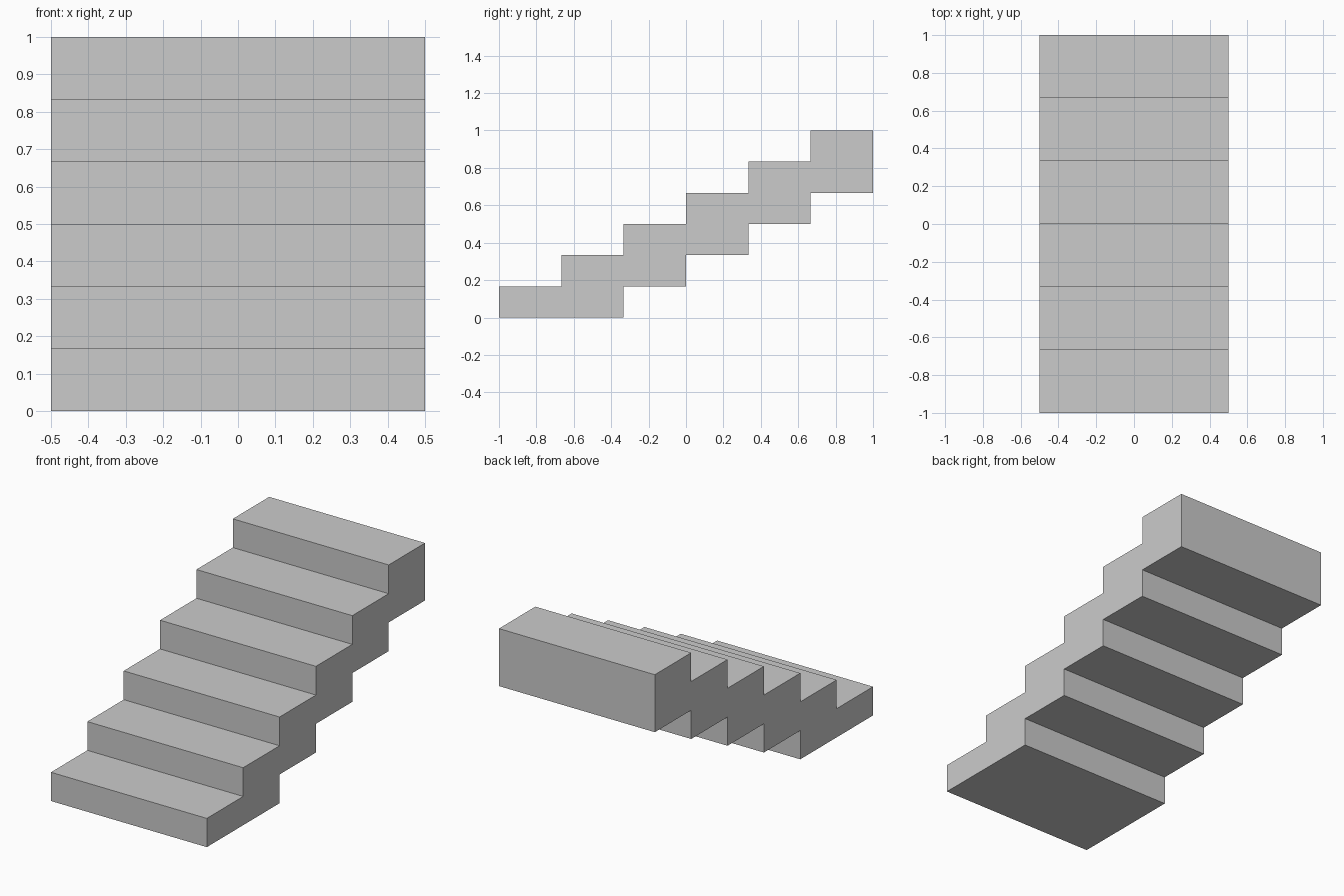
import bpy
import bmesh

if "Cube" in bpy.data.objects:
    bpy.data.objects.remove(bpy.data.objects["Cube"])

STEPS = 6
WIDTH = 1.0
TREAD = 2.0 / STEPS
RISE = 1.0 / STEPS

grey = bpy.data.materials.new("light grey")
grey.diffuse_color = (0.6, 0.6, 0.6, 1.0)
grey.use_nodes = True
grey.node_tree.nodes["Principled BSDF"].inputs["Base Color"].default_value = grey.diffuse_color

# Side profile (y, z): stepped top going up, stepped underside coming back
profile = []
for i in range(STEPS):
    y = -1 + i * TREAD
    profile += [(y, i * RISE), (y, (i + 1) * RISE)]
profile.append((1, 1))
for i in range(STEPS - 1, 0, -1):
    z = (i - 1) * RISE
    profile.append((-1 + (i + 1) * TREAD, z))
    if i > 1:
        profile.append((-1 + i * TREAD, z))

# Staircase: profile extruded across its width
bm = bmesh.new()
side = bm.faces.new([bm.verts.new((-WIDTH / 2, y, z)) for y, z in profile])
ext = bmesh.ops.extrude_face_region(bm, geom=[side], use_keep_orig=True)
moved = [g for g in ext["geom"] if isinstance(g, bmesh.types.BMVert)]
bmesh.ops.translate(bm, verts=moved, vec=(WIDTH, 0, 0))
bmesh.ops.recalc_face_normals(bm, faces=bm.faces)

mesh = bpy.data.meshes.new("staircase")
bm.to_mesh(mesh)
bm.free()
mesh.materials.append(grey)
bpy.context.collection.objects.link(bpy.data.objects.new("staircase", mesh))
